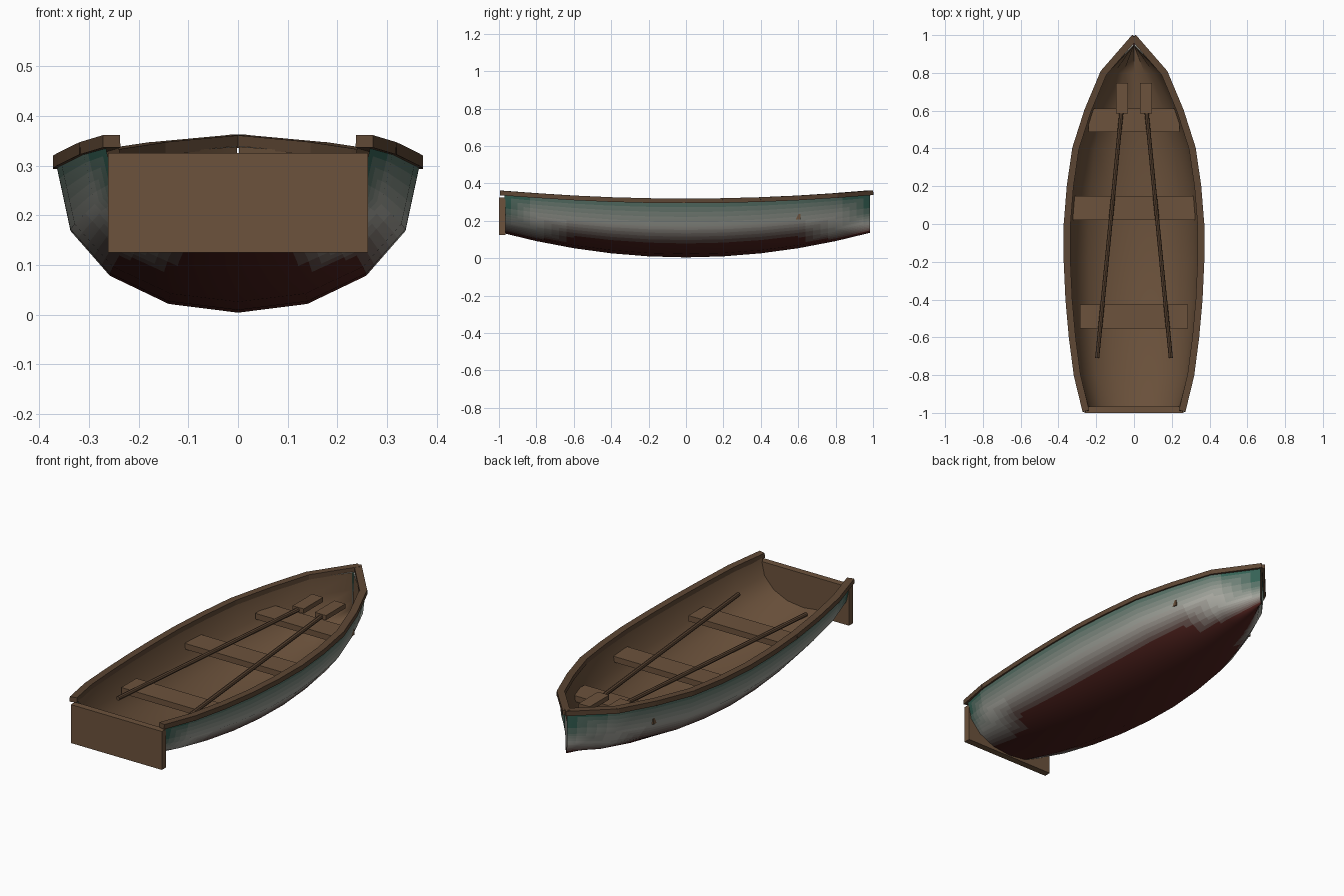
import bpy, math
from mathutils import Vector, Matrix

if "Cube" in bpy.data.objects:
    bpy.data.objects.remove(bpy.data.objects["Cube"])


def material(name, rgb):
    m = bpy.data.materials.new(name)
    m.diffuse_color = (*rgb, 1)
    m.use_nodes = True
    m.node_tree.nodes["Principled BSDF"].inputs["Base Color"].default_value = m.diffuse_color
    return m


RED, PALE, TEAL = Vector((.075, .015, .012)), Vector((.40, .40, .36)), Vector((.035, .12, .09))
wood = material("wood", (.15, .085, .045))
dark_wood = material("dark_wood", (.11, .062, .034))
STEPS = 12
paint = []
for k in range(STEPS + 1):
    t = 2 * k / STEPS
    c = RED.lerp(PALE, t) if t < 1 else PALE.lerp(TEAL, t - 1)
    paint.append(material(f"paint_{k}", c))

# Hull lines: half width at each station, section shape from keel to sheer
WIDTHS = [.267, .312, .338, .356, .365, .365, .349, .32, .256, .172, .006]
STATIONS = [-.97, -.8, -.6, -.4, -.2, 0, .2, .4, .6, .8, .985]
RISE = [0, .06, .253, .56, 1]


def sheer(y):
    return .298 + .045 * y * y


def section(y, w, lift=0.0):
    base = .004 + .136 * y * y + lift
    row = []
    for i in range(-4, 5):
        x = w * math.sin(i * math.pi / 8)
        row.append(Vector((x, y, base + RISE[abs(i)] * (sheer(y) - base))))
    return row


def bilinear(g, u, v):
    j, i = min(int(u), len(g) - 2), min(int(v), len(g[0]) - 2)
    return g[j][i].lerp(g[j][i + 1], v - i).lerp(g[j + 1][i].lerp(g[j + 1][i + 1], v - i), u - j)


def make(name, verts, faces, mats):
    me = bpy.data.meshes.new(name)
    me.from_pydata(verts, [], faces)
    for m in mats:
        me.materials.append(m)
    ob = bpy.data.objects.new(name, me)
    bpy.context.collection.objects.link(ob)
    return ob


def skin(name, grid, cuts, mats, inward=False, shade=None):
    """Smooth-shaded surface through a grid of coarse section points."""
    nj, ni = len(grid), len(grid[0])
    normals = []
    for j in range(nj):
        row = []
        for i in range(ni):
            along = grid[min(j + 1, nj - 1)][i] - grid[max(j - 1, 0)][i]
            across = grid[j][min(i + 1, ni - 1)] - grid[j][max(i - 1, 0)]
            n = along.cross(across).normalized()
            row.append(-n if inward else n)
        normals.append(row)
    rows, cols = (nj - 1) * cuts + 1, (ni - 1) * cuts + 1
    verts = [bilinear(grid, a / cuts, b / cuts) for a in range(rows) for b in range(cols)]
    vnorm = [bilinear(normals, a / cuts, b / cuts).normalized() for a in range(rows) for b in range(cols)]
    faces, index = [], []
    for a in range(rows - 1):
        for b in range(cols - 1):
            p = a * cols + b
            f = (p, p + cols, p + cols + 1, p + 1)
            faces.append(f[::-1] if inward else f)
            if shade:
                t = bilinear(shade, (a + .5) / cuts, (b + .5) / cuts).x
                index.append(round(t * STEPS / 2))
    ob = make(name, verts, faces, mats)
    for poly in ob.data.polygons:
        poly.use_smooth = True
        if shade:
            poly.material_index = index[poly.index]
    ob.data.normals_split_custom_set_from_vertices(vnorm)
    return ob


def box(name, size, matrix, mat):
    sx, sy, sz = (s / 2 for s in size)
    v = [matrix @ Vector((x, y, z)) for x in (-sx, sx) for y in (-sy, sy) for z in (-sz, sz)]
    f = [(0, 1, 3, 2), (4, 6, 7, 5), (0, 4, 5, 1), (2, 3, 7, 6), (0, 2, 6, 4), (1, 5, 7, 3)]
    return make(name, v, f, [mat])


def aligned(a, b):
    return Matrix.Translation((a + b) / 2) @ (b - a).to_track_quat('Y', 'Z').to_matrix().to_4x4()


# Painted outer hull: red bottom, pale band, teal topsides
outer = [section(y, w) for y, w in zip(STATIONS, WIDTHS)]
level = [[Vector((0 if p.z < .15 else 1 if p.z < .24 else 2, 0, 0)) for p in row] for row in outer]
skin("hull", outer, 5, paint, shade=level)

# Wooden inner lining
inner = [section(min(y, .945), max(w - .026, .002), .018) for y, w in zip(STATIONS, WIDTHS)]
skin("hull_lining", inner, 1, [wood], inward=True)

# Pale rim joining hull and lining
rim_v, rim_f = [], []
for side in (0, -1):
    s = len(rim_v)
    for o, n in zip(outer, inner):
        rim_v += [o[side], n[side]]
    for j in range(len(outer) - 1):
        p = s + 2 * j
        f = (p, p + 1, p + 3, p + 2)
        rim_f.append(f if side else f[::-1])
for p in range(0, len(rim_f)):
    a, b, c = (rim_v[k] for k in rim_f[p][:3])
    if (b - a).cross(c - a).z < 0:
        rim_f[p] = rim_f[p][::-1]
make("hull_rim", rim_v, rim_f, [paint[STEPS // 2]])

# Flat stern board
box("transom", (.524, .035, .2), Matrix.Translation((0, -.9825, .225)), wood)

# Gunwale made of overlapping straight lengths
for side, label in ((-1, "left"), (1, "right")):
    pts = [Vector((side * max(w - .011, 0), y, sheer(y) + .008)) for y, w in zip(STATIONS, WIDTHS)]
    pts[0].y = -.985
    for k, (a, b) in enumerate(zip(pts, pts[1:])):
        box(f"gunwale_{label}_{k}", (.036, (b - a).length + .012, .025), aligned(a, b), dark_wood)

# Seats
for name, half, y in (("stern_seat", .285, -.49), ("middle_seat", .322, .085), ("bow_seat", .242, .55)):
    box(name, (2 * half, .125, .03), Matrix.Translation((0, y, .222)), wood)

# Oars: eight-sided shaft and flat blade
for side, label in ((-1, "left"), (1, "right")):
    a, b = Vector((side * .195, -.71, .264)), Vector((side * .064, .62, .264))
    bpy.ops.mesh.primitive_cylinder_add(vertices=8, radius=.011, depth=(b - a).length)
    shaft = bpy.context.object
    shaft.name = f"oar_shaft_{label}"
    shaft.matrix_world = aligned(a, b) @ Matrix.Rotation(math.pi / 2, 4, 'X')
    shaft.data.materials.append(dark_wood)
    box(f"oar_blade_{label}", (.064, .16, .024), Matrix.Translation((side * .064, .666, .266)), wood)
